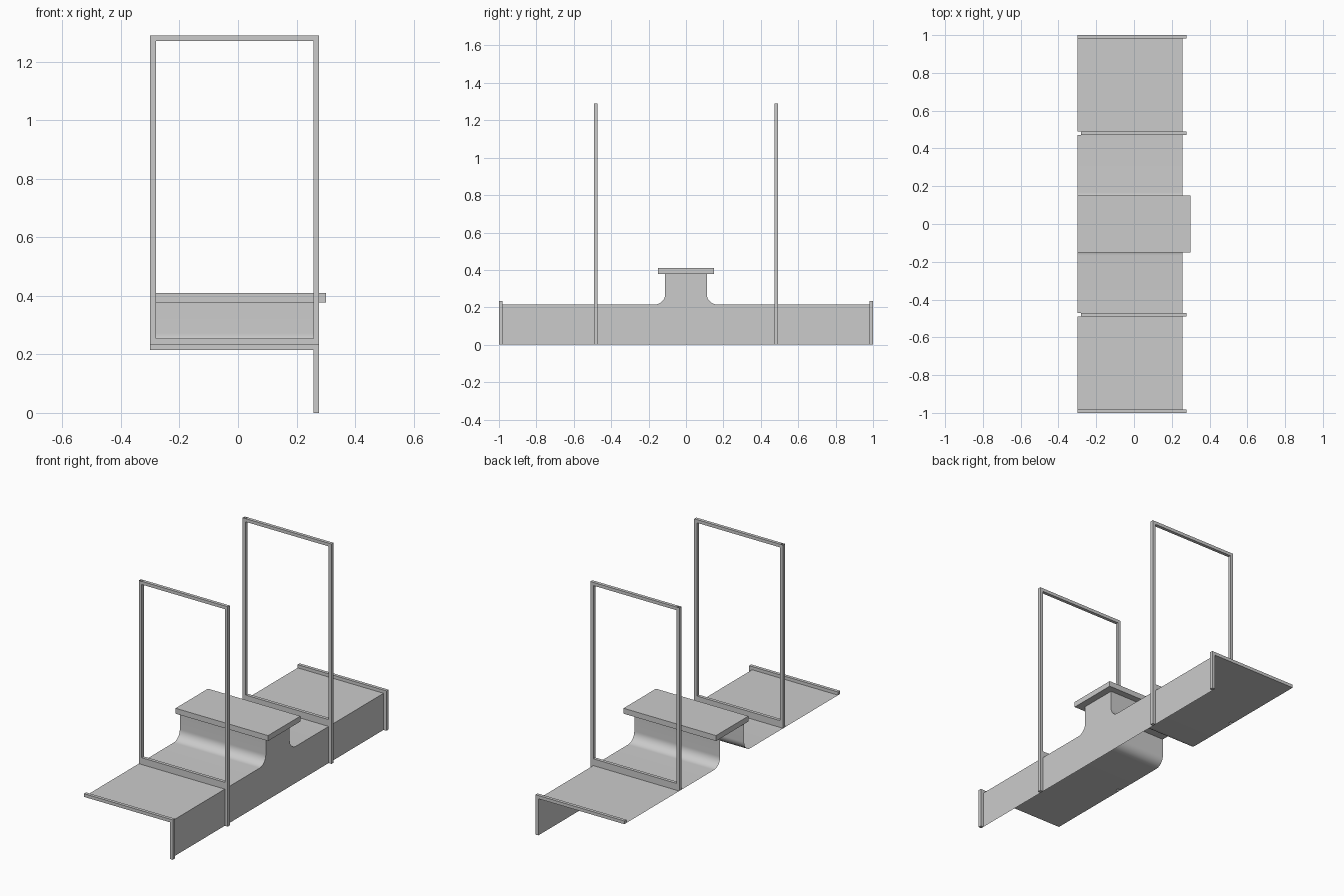
import bpy, bmesh
from math import sin, cos, pi, radians

if "Cube" in bpy.data.objects:
    bpy.data.objects.remove(bpy.data.objects["Cube"])

X0, X1, X2 = -0.30, 0.258, 0.277   # back edge, front panel plane, trim front
T = 0.019                          # trim thickness
FLOOR, TOP = 0.215, 0.379
WALL, R = 0.111, 0.057             # pedestal half width and fillet radius
FY0, FY1 = 0.472, 0.491            # frame depth range in y
END = 1.0 - T


def finish(name, bm, smooth=False):
    me = bpy.data.meshes.new(name)
    bm.to_mesh(me)
    bm.free()
    ob = bpy.data.objects.new(name, me)
    bpy.context.collection.objects.link(ob)
    if smooth:
        bpy.ops.object.select_all(action='DESELECT')
        ob.select_set(True)
        bpy.context.view_layer.objects.active = ob
        bpy.ops.object.shade_smooth_by_angle(angle=radians(35))
    return ob


def add_box(bm, x0, x1, y0, y1, z0, z1, open_ends=False):
    r = bmesh.ops.create_cube(bm, size=1)
    for v in r['verts']:
        v.co = ((x0 + x1) / 2 + v.co.x * (x1 - x0),
                (y0 + y1) / 2 + v.co.y * (y1 - y0),
                (z0 + z1) / 2 + v.co.z * (z1 - z0))
    if open_ends:
        faces = {f for v in r['verts'] for f in v.link_faces}
        for f in faces:
            f.normal_update()
        bmesh.ops.delete(bm, geom=[f for f in faces if abs(f.normal.z) > 0.5],
                         context='FACES_ONLY')


# half profile (y, z) of the floor sweeping up into the central pedestal
curve = [(WALL + R - R * sin(a), FLOOR + R - R * cos(a))
         for a in [i * pi / 2 / 12 for i in range(13)]]
rise = [(FY0, FLOOR)] + curve + [(WALL, TOP)]

# floor sheets and pedestal walls, split where the frames pass through
bm = bmesh.new()
for s in (-1, 1):
    for strip in ([(END, FLOOR), (FY1, FLOOR)], rise):
        back = [bm.verts.new((X0, s * y, z)) for y, z in strip]
        front = [bm.verts.new((X1, s * y, z)) for y, z in strip]
        for i in range(len(strip) - 1):
            bm.faces.new((back[i], front[i], front[i + 1], back[i + 1]))
for f in bm.faces:
    f.normal_update()
    if f.normal.z < -0.01:
        f.normal_flip()
bmesh.ops.recalc_face_normals(bm, faces=bm.faces)
for f in bm.faces:
    f.smooth = True
finish("floor_sheet", bm, True)

# flat front panel following the same outline
bm = bmesh.new()
half = [(END, 0), (END, FLOOR)] + curve + [(WALL, TOP)]
outline = half + [(-y, z) for y, z in reversed(half)]
face = bm.faces.new([bm.verts.new((X1, y, z)) for y, z in outline])
face.normal_update()
if face.normal.x < 0:
    face.normal_flip()
finish("front_panel", bm)

# table slab on the pedestal
bm = bmesh.new()
add_box(bm, X0, 0.30, -0.15, 0.15, TOP - 0.001, 0.41)
finish("table_slab", bm)

for s, side in ((-1, "near"), (1, "far")):
    # tall upright frame: open back post, front post to the ground, two rails
    ya, yb = sorted((s * FY0, s * FY1))
    bm = bmesh.new()
    add_box(bm, X0, X0 + T, ya, yb, FLOOR, 1.29, open_ends=True)
    add_box(bm, X1, X2, ya, yb, 0, 1.29)
    add_box(bm, X0 + T, X1, ya, yb, 1.29 - T, 1.29)
    add_box(bm, X0 + T, X1, ya, yb, FLOOR, 0.255)
    finish(side + "_frame", bm)

    # end trim: rail over the floor edge and post down the panel edge
    ya, yb = sorted((s * END, s * 1.0))
    bm = bmesh.new()
    add_box(bm, X0, X1, ya, yb, FLOOR, FLOOR + T)
    add_box(bm, X1, X2, ya, yb, 0, FLOOR + T)
    finish(side + "_end_trim", bm)
